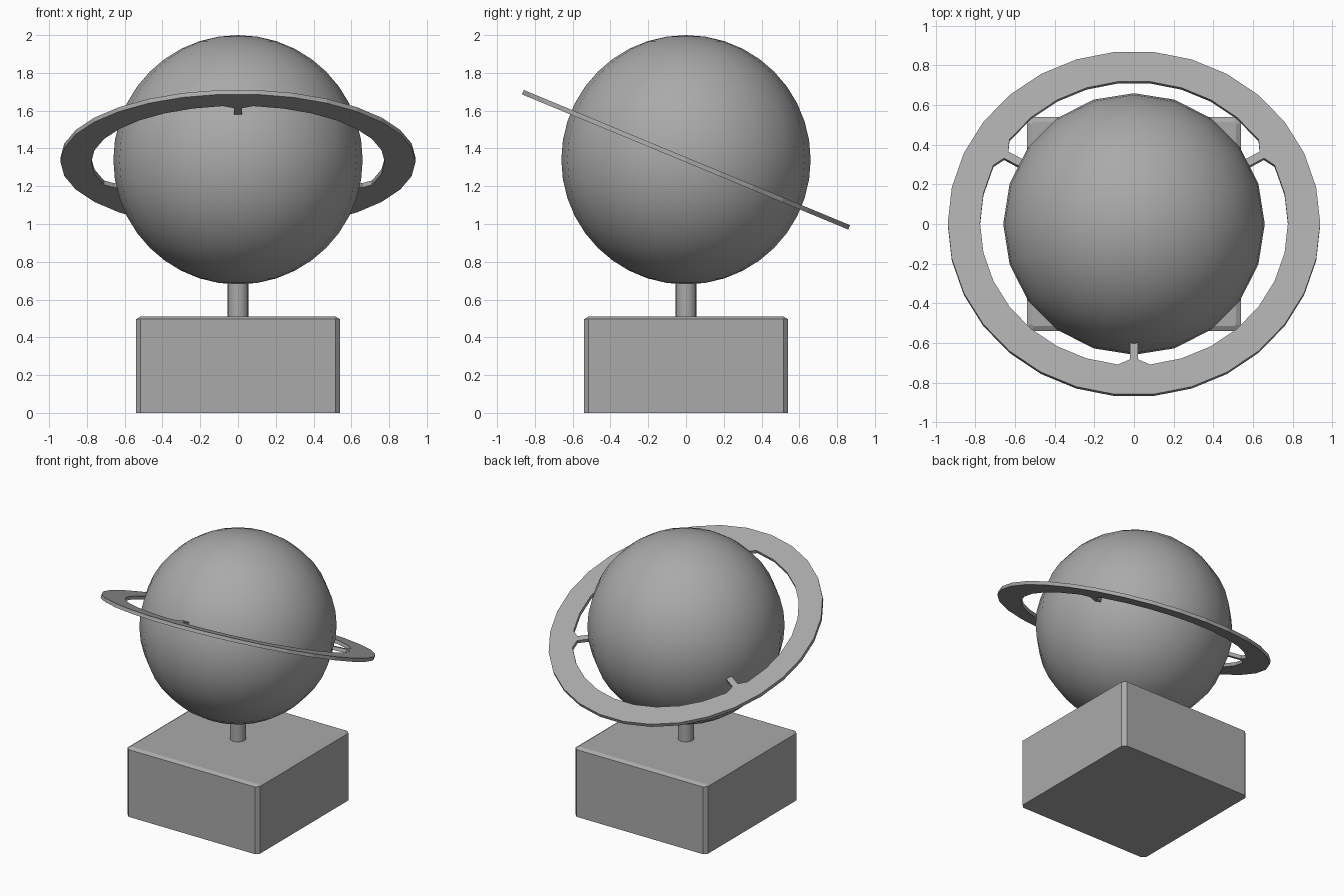
import bpy, bmesh, math
from mathutils import Matrix, Vector

cube = bpy.data.objects.get("Cube")
if cube:
    bpy.data.objects.remove(cube)

GREY = (0.4, 0.4, 0.4, 1.0)
grey = bpy.data.materials.new("plain grey")
grey.use_nodes = True
grey.diffuse_color = GREY
grey.node_tree.nodes["Principled BSDF"].inputs["Base Color"].default_value = GREY

CENTRE = 1.34      # globe and ring centre height
RADIUS = 0.66
BASE_TOP = 0.51


def finish(name, bm, smooth=False):
    bmesh.ops.recalc_face_normals(bm, faces=bm.faces)
    mesh = bpy.data.meshes.new(name)
    bm.to_mesh(mesh)
    bm.free()
    mesh.materials.append(grey)
    obj = bpy.data.objects.new(name, mesh)
    bpy.context.collection.objects.link(obj)
    if smooth:
        bpy.ops.object.select_all(action='DESELECT')
        obj.select_set(True)
        bpy.context.view_layer.objects.active = obj
        bpy.ops.object.shade_smooth_by_angle(angle=math.radians(35))
    return obj


# Base block: chamfered vertical edges and top rim
def chamfered_square(bm, half, cut, z):
    pts = []
    for i in range(4):
        turn = Matrix.Rotation(i * math.pi / 2, 3, 'Z')
        pts += [turn @ Vector((half, half - cut, z)), turn @ Vector((half - cut, half, z))]
    return [bm.verts.new(p) for p in pts]


bm = bmesh.new()
loops = [chamfered_square(bm, 0.54, 0.025, 0),
         chamfered_square(bm, 0.54, 0.025, BASE_TOP - 0.014),
         chamfered_square(bm, 0.516, 0.012, BASE_TOP)]
for low, high in zip(loops, loops[1:]):
    for i in range(8):
        j = (i + 1) % 8
        bm.faces.new((low[i], low[j], high[j], high[i]))
bm.faces.new(loops[0])
bm.faces.new(loops[-1])
finish("base_block", bm)

# Post between base and globe
bm = bmesh.new()
bmesh.ops.create_cone(bm, cap_ends=True, segments=20, radius1=0.055, radius2=0.055, depth=0.2,
                      matrix=Matrix.Translation((0, 0, BASE_TOP + 0.1)))
finish("support_post", bm, smooth=True)

# Globe
bm = bmesh.new()
bmesh.ops.create_uvsphere(bm, u_segments=20, v_segments=20, radius=RADIUS,
                          matrix=Matrix.Translation((0, 0, CENTRE)))
finish("globe", bm, smooth=True)

# Tilted ring with three flared spokes
SIDES, OUTER, INNER, THICK = 30, 0.94, 0.777, 0.025
bm = bmesh.new()


def circle(radius):
    return [bm.verts.new((radius * math.cos(2 * math.pi * i / SIDES),
                          radius * math.sin(2 * math.pi * i / SIDES), -THICK / 2))
            for i in range(SIDES)]


outer, inner = circle(OUTER), circle(INNER)
for i in range(SIDES):
    j = (i + 1) % SIDES
    bm.faces.new((outer[i], outer[j], inner[j], inner[i]))
    if i % 10 == 2:
        turn = Matrix.Rotation(2 * math.pi * (i + 0.5) / SIDES, 3, 'Z')
        neck = [bm.verts.new(turn @ Vector((r, s * 0.021, -THICK / 2)))
                for r, s in ((0.745, -1), (0.745, 1), (0.645, 1), (0.645, -1))]
        bm.faces.new((inner[i], inner[j], neck[1], neck[0]))
        bm.faces.new(neck)
flat = bm.faces[:]
solid = bmesh.ops.extrude_face_region(bm, geom=flat, use_keep_orig=True)
bmesh.ops.translate(bm, vec=(0, 0, THICK),
                    verts=[g for g in solid["geom"] if isinstance(g, bmesh.types.BMVert)])
ring = finish("tilted_ring", bm)
ring.location.z = CENTRE
ring.rotation_euler.x = math.radians(-22.5)
